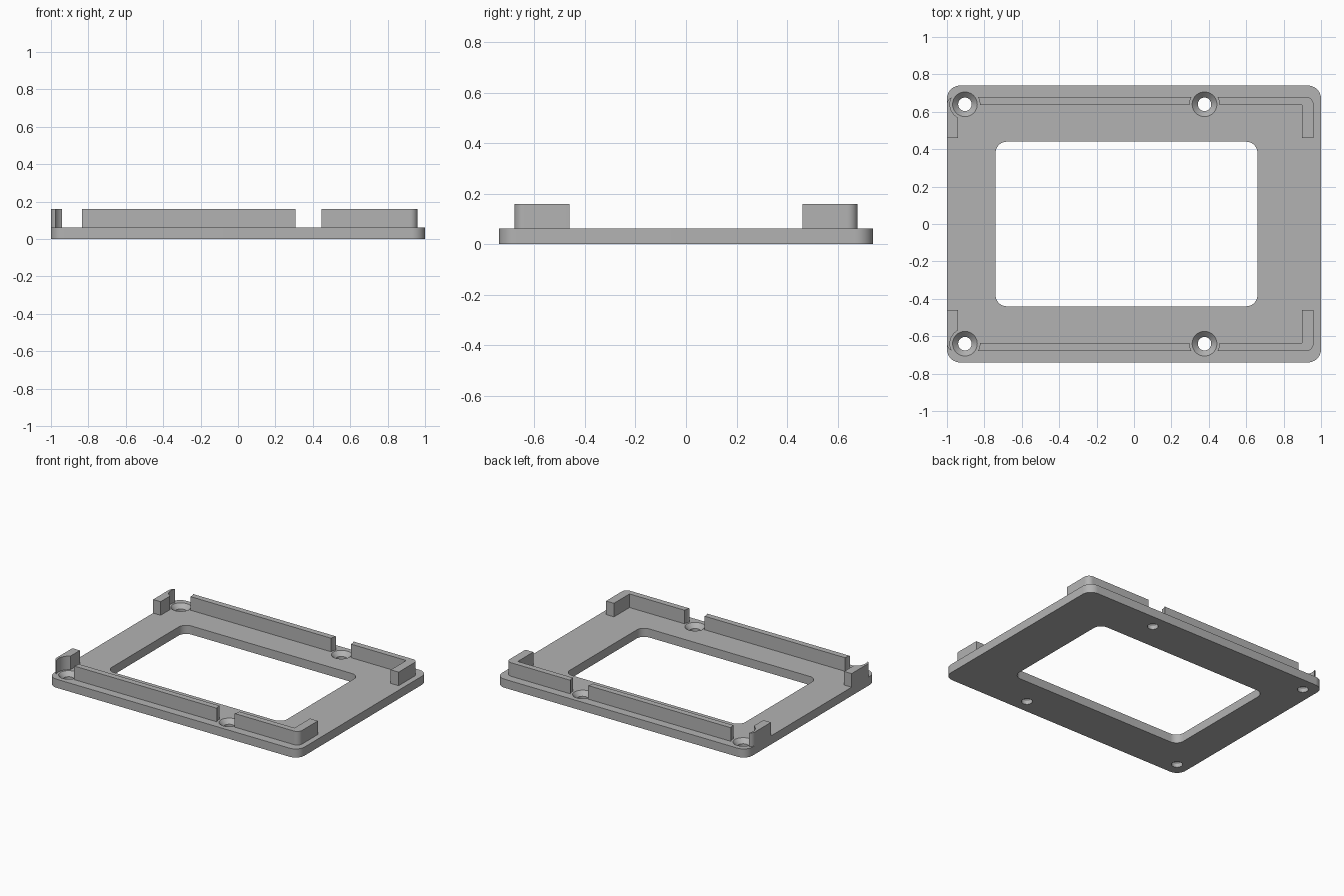
import bpy, bmesh
from math import sin, cos, pi

cube = bpy.data.objects.get("Cube")
if cube:
    bpy.data.objects.remove(cube)

grey = bpy.data.materials.new("plain_grey")
grey.use_nodes = True
color = (0.45, 0.45, 0.45, 1)
grey.diffuse_color = color
grey.node_tree.nodes["Principled BSDF"].inputs["Base Color"].default_value = color

PLATE_TOP, WALL_TOP = 0.062, 0.16
HOLES = [(x, y) for x in (-0.904, 0.377) for y in (-0.64, 0.64)]


def arc(cx, cy, r, start, sweep=pi / 2, steps=10):
    return [(cx + r * cos(start + sweep * i / steps),
             cy + r * sin(start + sweep * i / steps)) for i in range(steps + 1)]


def rounded_rect(x0, x1, y0, y1, r):
    corners = [(x1 - r, y1 - r), (x0 + r, y1 - r), (x0 + r, y0 + r), (x1 - r, y0 + r)]
    return [p for i, (x, y) in enumerate(corners) for p in arc(x, y, r, i * pi / 2)]


def loft(name, sections):
    """Solid through matching outlines, each given as (points, z)."""
    bm = bmesh.new()
    rings = [[bm.verts.new((x, y, z)) for x, y in pts] for pts, z in sections]
    n = len(rings[0])
    bm.faces.new(rings[0])
    bm.faces.new(rings[-1])
    for a, b in zip(rings, rings[1:]):
        for i in range(n):
            j = (i + 1) % n
            bm.faces.new((a[i], a[j], b[j], b[i]))
    bmesh.ops.recalc_face_normals(bm, faces=bm.faces)
    mesh = bpy.data.meshes.new(name)
    bm.to_mesh(mesh)
    bm.free()
    mesh.materials.append(grey)
    ob = bpy.data.objects.new(name, mesh)
    bpy.context.collection.objects.link(ob)
    return ob


def circle(x, y, r):
    return arc(x, y, r, 0, 2 * pi, 48)[:-1]


def cut(ob, cutters):
    """Subtract the cutters, then shade with sharp edges kept."""
    for c in cutters:
        c.hide_render = True
        mod = ob.modifiers.new(c.name, 'BOOLEAN')
        mod.operation, mod.solver, mod.object = 'DIFFERENCE', 'EXACT', c
    graph = bpy.context.evaluated_depsgraph_get()
    mesh = bpy.data.meshes.new_from_object(ob.evaluated_get(graph))
    ob.modifiers.clear()
    ob.data = mesh
    for c in cutters:
        bpy.data.objects.remove(c)
    bpy.ops.object.select_all(action='DESELECT')
    ob.select_set(True)
    bpy.context.view_layer.objects.active = ob
    bpy.ops.object.shade_smooth_by_angle(angle=pi / 6)


# Base plate with window and countersunk screw holes
outline = rounded_rect(-1, 1, -0.74, 0.74, 0.07)
plate = loft("base_plate", [(outline, 0), (outline, PLATE_TOP)])
window = rounded_rect(-0.74, 0.66, -0.44, 0.44, 0.06)
cutters = [loft("window_cutter", [(window, -0.1), (window, 0.2)])]
for x, y in HOLES:
    small, big = circle(x, y, 0.036), circle(x, y, 0.066)
    cutters.append(loft("screw_cutter", [
        (small, -0.1), (small, PLATE_TOP - 0.03), (big, PLATE_TOP), (big, 0.1)]))
cut(plate, cutters)

# Locating walls: a U along each long edge, relieved around the screws
half = ([(0.897, 0.46), (0.96, 0.46)] + arc(0.92, 0.639, 0.04, 0)
        + arc(-0.96, 0.639, 0.04, pi / 2)
        + [(-1, 0.46), (-0.94, 0.46), (-0.94, 0.637), (0.897, 0.637)])
for name, side in (("front_wall", -1), ("back_wall", 1)):
    pts = [(x, side * y) for x, y in half]
    wall = loft(name, [(pts, PLATE_TOP), (pts, WALL_TOP)])
    relief = [circle(x, y, 0.08) for x, y in HOLES if y * side > 0]
    cut(wall, [loft("relief_cutter", [(c, 0), (c, 0.3)]) for c in relief])
